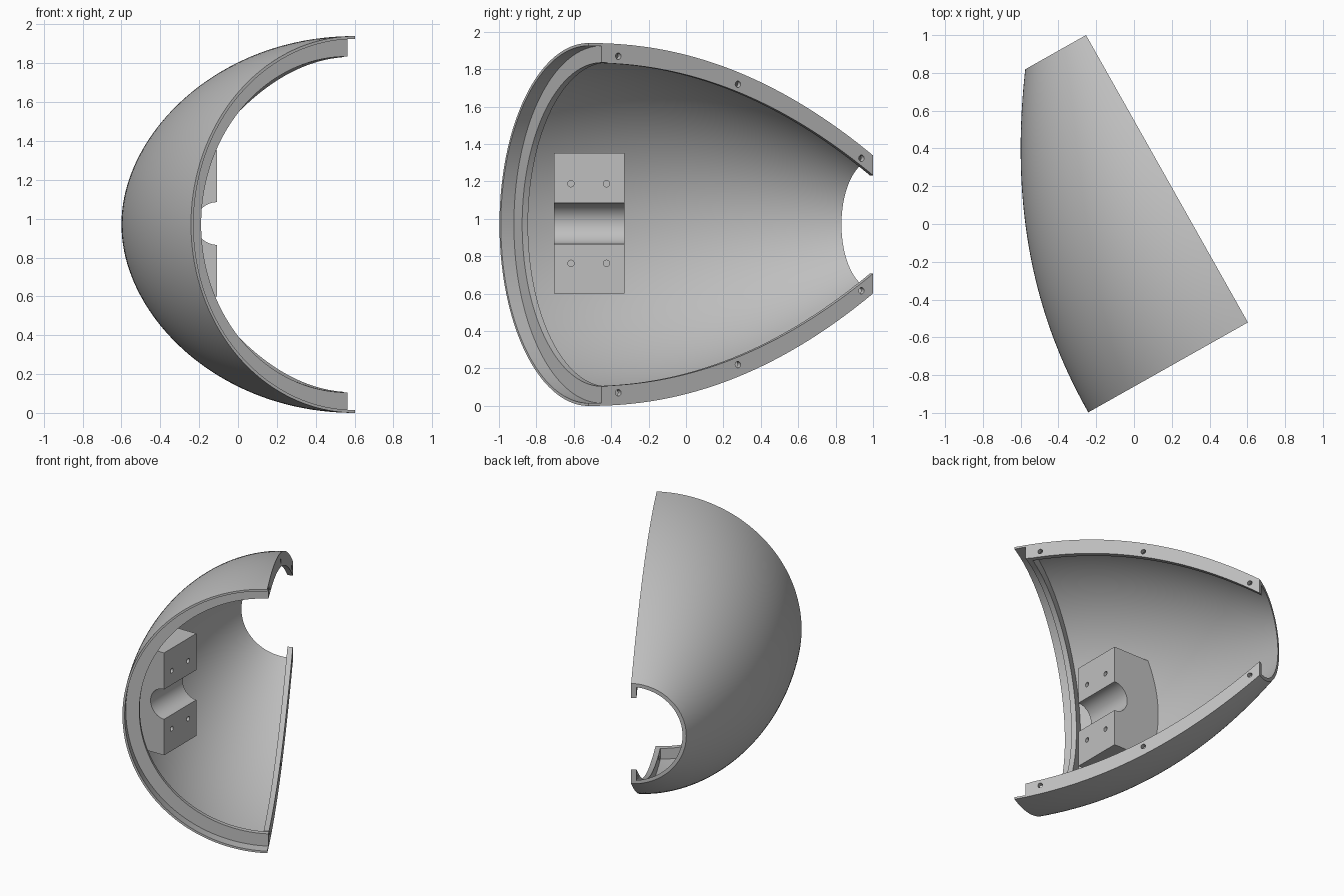
import bpy, bmesh, math
from mathutils import Matrix, Vector

if "Cube" in bpy.data.objects:
    bpy.data.objects.remove(bpy.data.objects["Cube"])

# Shell axis frame: columns are along the axis, outward to the side, and up
A = math.radians(29.4)
D = Vector((-math.sin(A), math.cos(A), 0))
N = Vector((-math.cos(A), -math.sin(A), 0))
UP = Vector((0, 0, 1))
FRAME = Matrix((D, N, UP)).transposed().to_4x4()
FRAME.translation = (0.603, -0.521, 0.97)
LENGTH, WALL, STEP, RING = 1.746, 0.025, 0.08, 0.036
FLANGE_DEPTH = 0.106

grey = bpy.data.materials.new("plain grey")
grey.use_nodes = True
grey.diffuse_color = (0.52, 0.52, 0.52, 1)
grey.node_tree.nodes["Principled BSDF"].inputs["Base Color"].default_value = (0.52, 0.52, 0.52, 1)


def radius(s):
    return 0.97 - 0.601 * (s / LENGTH) ** 2.1


def stations(start, count=40):
    return [start + (LENGTH - start) * i / count for i in range(count + 1)]


def finish(name, bm, matrix=None):
    bmesh.ops.remove_doubles(bm, verts=bm.verts, dist=1e-5)
    bmesh.ops.recalc_face_normals(bm, faces=bm.faces)
    if matrix:
        bm.transform(matrix)
    mesh = bpy.data.meshes.new(name)
    bm.to_mesh(mesh)
    bm.free()
    mesh.materials.append(grey)
    obj = bpy.data.objects.new(name, mesh)
    bpy.context.collection.objects.link(obj)
    return obj


def loft(rings):
    """Closed solid through a list of matching closed rings."""
    bm = bmesh.new()
    rows = [[bm.verts.new(p) for p in ring] for ring in rings]
    for a, b in zip(rows, rows[1:]):
        for i in range(len(a)):
            j = (i + 1) % len(a)
            bm.faces.new((a[i], a[j], b[j], b[i]))
    bm.faces.new(rows[0])
    bm.faces.new(rows[-1])
    return bm


def half_turn(profile, steps=96):
    angles = [math.pi * i / steps for i in range(steps + 1)]
    return loft([[(s, r * math.sin(t), r * math.cos(t)) for s, r in profile] for t in angles])


def boolean(obj, cutter, operation):
    mod = obj.modifiers.new("cut", "BOOLEAN")
    mod.operation, mod.object, mod.solver = operation, cutter, "EXACT"
    bpy.context.view_layer.objects.active = obj
    bpy.ops.object.modifier_apply(modifier=mod.name)
    bpy.data.objects.remove(cutter)


def pins(places, axis, depth, matrix=None):
    """Cylinders that drill the screw holes."""
    bm = bmesh.new()
    turn = axis.to_track_quat("Z", "Y").to_matrix().to_4x4()
    for p in places:
        bmesh.ops.create_cone(bm, cap_ends=True, segments=20, radius1=0.017, radius2=0.017,
                              depth=depth, matrix=Matrix.Translation(p) @ turn)
    obj = finish("hole_cutter", bm, matrix)
    obj.hide_render = True
    return obj


# Curved half shell with a stepped lip and an inner ring at the wide end
back_of_ring = STEP + RING
ring_r = 0.865
profile = [(s, radius(s)) for s in stations(0)]
profile += [(s, radius(s) - WALL) for s in reversed(stations(back_of_ring))]
profile += [(back_of_ring, ring_r), (STEP, ring_r), (STEP, 0.955), (0, 0.955)]
parts = [finish("half_shell", half_turn(profile), FRAME)]

# Screw flanges along both straight edges
for name, side in (("upper_flange", 1), ("lower_flange", -1)):
    line = stations(back_of_ring)
    outline = [(s, radius(s) - WALL) for s in line]
    outline += [(s, radius(s) - FLANGE_DEPTH) for s in reversed(line)]
    flange = finish(name, loft([[(s, n, side * h) for s, h in outline] for n in (0, RING)]), FRAME)
    holes = [(s, 0, side * (radius(s) - 0.065)) for s in (0.183, 0.917, 1.675)]
    boolean(flange, pins(holes, Vector((0, 1, 0)), 0.1, FRAME), "DIFFERENCE")
    parts.append(flange)

# Mounting block with a half-round channel, trimmed to the shell
face_x, mid_z, channel = -0.108, 0.975, 0.11
outline = [(-0.8, 0.6), (face_x, 0.6)]
for i in range(25):
    t = math.pi * i / 24
    outline.append((face_x - channel * math.sin(t), mid_z - channel * math.cos(t)))
outline += [(face_x, 1.353), (-0.8, 1.353)]
block = finish("mounting_block", loft([[(x, y, z) for x, z in outline] for y in (-0.705, -0.33)]))
core_profile = [(0, 0)] + [(s, radius(s) - WALL / 2) for s in stations(0)] + [(LENGTH, 0)]
core = finish("trim_core", half_turn(core_profile), FRAME)
core.hide_render = True
boolean(block, core, "INTERSECT")
holes = [(face_x, y, z) for y in (-0.615, -0.425) for z in (0.762, 1.188)]
boolean(block, pins(holes, Vector((1, 0, 0)), 0.2), "DIFFERENCE")
parts.append(block)

# Smooth curves, sharp edges
bpy.ops.object.select_all(action="DESELECT")
for obj in parts:
    obj.select_set(True)
bpy.context.view_layer.objects.active = parts[0]
bpy.ops.object.shade_smooth_by_angle(angle=math.radians(30))
